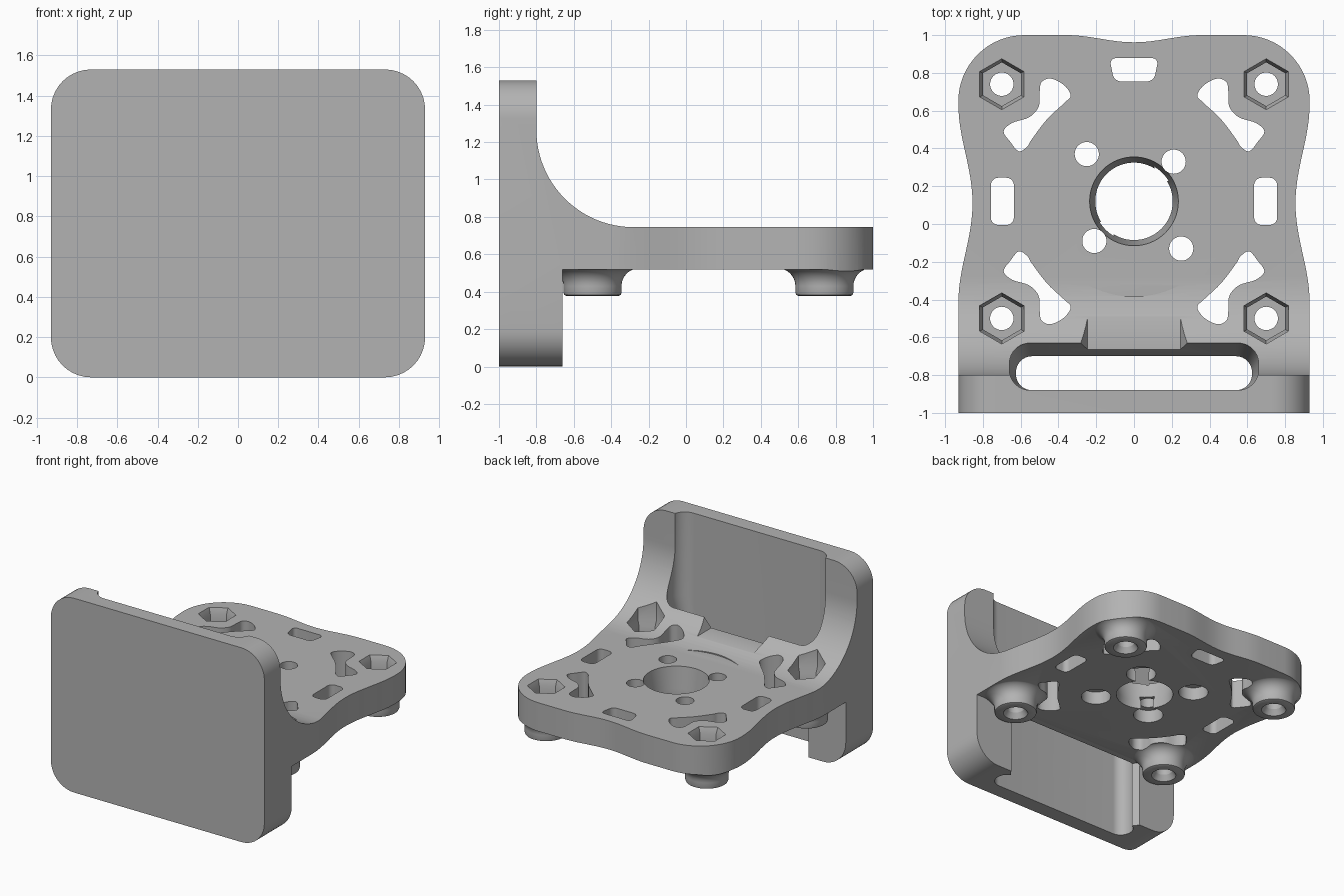
import bpy, bmesh, math
from mathutils import Vector

cube = bpy.data.objects.get("Cube")
if cube:
    bpy.data.objects.remove(cube, do_unlink=True)

# ---------- helpers ----------
def loft(name, rings):
    """Closed solid skinned through rings of equal point count."""
    bm = bmesh.new()
    loops = [[bm.verts.new(p) for p in ring] for ring in rings]
    n = len(loops[0])
    for a, b in zip(loops, loops[1:]):
        for i in range(n):
            j = (i + 1) % n
            bm.faces.new((a[i], a[j], b[j], b[i]))
    bm.faces.new(loops[0][::-1])
    bm.faces.new(loops[-1])
    bmesh.ops.recalc_face_normals(bm, faces=bm.faces)
    mesh = bpy.data.meshes.new(name)
    bm.to_mesh(mesh)
    bm.free()
    ob = bpy.data.objects.new(name, mesh)
    bpy.context.collection.objects.link(ob)
    return ob

def prism(name, pts, lo, hi, axis="z"):
    place = {"x": lambda p, h: (h, p[0], p[1]),
             "y": lambda p, h: (p[0], h, p[1]),
             "z": lambda p, h: (p[0], p[1], h)}[axis]
    return loft(name, [[place(p, h) for p in pts] for h in (lo, hi)])

def circle(cx, cy, r, n=48, turn=0.0):
    return [(cx + r * math.cos(turn + math.tau * i / n),
             cy + r * math.sin(turn + math.tau * i / n)) for i in range(n)]

def turned(name, cx, cy, steps, n=48, turn=0.0):
    """Round or polygonal solid from (radius, z) steps."""
    return loft(name, [[(x, y, z) for x, y in circle(cx, cy, r, n, turn)] for r, z in steps])

def rounded(corners, r, n=10):
    pts, m = [], len(corners)
    for i in range(m):
        p = Vector(corners[i])
        a = (Vector(corners[i - 1]) - p).normalized()
        b = (Vector(corners[(i + 1) % m]) - p).normalized()
        for k in range(n + 1):
            t = math.pi / 2 * k / n
            pts.append(tuple(p + a * r * (1 - math.sin(t)) + b * r * (1 - math.cos(t))))
    return pts

def rect(x, y0, y1, r, cx=0.0):
    return rounded([(cx - x, y0), (cx + x, y0), (cx + x, y1), (cx - x, y1)], r)

def smooth_loop(pts, n=5):
    """Closed curve through the given points."""
    out, m = [], len(pts)
    for i in range(m):
        a, b, c, d = (Vector(pts[(i + k) % m]) for k in (-1, 0, 1, 2))
        for k in range(n):
            t = k / n
            out.append(tuple(0.5 * (2 * b + (c - a) * t + (2 * a - 5 * b + 4 * c - d) * t ** 2
                                    + (3 * b - a - 3 * c + d) * t ** 3)))
    return out

def combine(target, tool, op="DIFFERENCE"):
    mod = target.modifiers.new("combine", "BOOLEAN")
    mod.operation, mod.object, mod.solver = op, tool, "EXACT"
    dg = bpy.context.evaluated_depsgraph_get()
    dg.update()
    mesh = bpy.data.meshes.new_from_object(target.evaluated_get(dg))
    target.modifiers.clear()
    target.data = mesh
    bpy.data.objects.remove(tool, do_unlink=True)

# ---------- bracket side profile: wall, fillet and plate ----------
R = 0.52
fillet = [(-0.28 - R * math.sin(t), 1.265 - R * math.cos(t))
          for t in (math.pi / 2 * k / 24 for k in range(25))]
profile = [(-1.1, -0.1), (-0.66, -0.1), (-0.66, 0.52), (1.1, 0.52), (1.1, 0.745)]
profile += fillet + [(-0.8, 1.7), (-1.1, 1.7)]
bracket = prism("mounting_bracket", profile, -1.1, 1.1, "x")

# ---------- standoff bosses under the plate ----------
BOLTS = [(sx * 0.7, y) for sx in (-1, 1) for y in (-0.5, 0.74)]
flare = [(0.25 - 0.095 * math.cos(t), 0.43 + 0.095 * math.sin(t))
         for t in (math.pi / 2 * k / 8 for k in range(9))]
for x, y in BOLTS:
    steps = [(0.14, 0.378), (0.151, 0.383), (0.155, 0.395)] + flare + [(0.25, 0.6)]
    combine(bracket, turned("boss", x, y, steps), "UNION")

# ---------- plan outline with waisted sides and rounded corners ----------
half = [(0.93, -1.0)]
for k in range(25):
    t = k / 24
    half.append((0.93 - 0.0375 * (1 - math.cos(math.tau * t)), -0.42 + 1.06 * t))
for k in range(1, 17):
    t = math.pi / 2 * k / 16
    half.append((0.58 + 0.35 * math.cos(t), 0.65 + 0.35 * math.sin(t)))
for k in range(13):
    t = k / 12
    half.append((0.36 * (1 - t), 1 - 0.019 * (1 - math.cos(math.pi * t))))
outline = half + [(-x, y) for x, y in half[-2::-1]]
combine(bracket, prism("outline", outline, -0.3, 2), "INTERSECT")
combine(bracket, prism("wall_outline", rect(0.93, 0, 1.53, 0.2), -1.3, 1.3, "y"), "INTERSECT")

# ---------- tall slot behind the wall, widening above the plate ----------
low, high = rect(0.625, -0.88, -0.70, 0.085), rect(0.66, -0.88, -0.63, 0.11)
combine(bracket, loft("wall_slot", [[(x, y, z) for x, y in ring] for ring, z in
                                    ((low, -0.2), (low, 0.7), (high, 0.88), (high, 1.8))]))
mouth = [(-0.57, -0.78), (0.57, -0.78), (0.57, -0.71), (0.61, -0.655),
         (-0.61, -0.655), (-0.57, -0.71)]
combine(bracket, prism("slot_mouth", mouth, -0.2, 0.521))

# ---------- notch in the fillet and round clearance ----------
notch = [(-0.245, 0.79), (0.245, 0.79), (0.29, 0.9), (0.29, 1.0), (-0.29, 1.0), (-0.29, 0.9)]
combine(bracket, prism("fillet_notch", notch, -0.8, -0.4, "y"))
combine(bracket, turned("clearance", 0, 0.12, [(0.505, 0.747), (0.505, 1.3)], 96))

# ---------- lightening openings ----------
kidney = [(-0.44, 0.77), (-0.49, 0.75), (-0.5, 0.69), (-0.505, 0.62), (-0.555, 0.565),
          (-0.645, 0.535), (-0.69, 0.49), (-0.655, 0.435), (-0.61, 0.385), (-0.565, 0.41),
          (-0.54, 0.45), (-0.46, 0.555), (-0.37, 0.64), (-0.335, 0.68), (-0.37, 0.735)]
for sx in (-1, 1):
    for sy in (-1, 1):
        pts = smooth_loop([(sx * x, 0.12 + sy * (y - 0.12)) for x, y in kidney])
        combine(bracket, prism("kidney", pts, 0.3, 1.3))
    combine(bracket, prism("side_opening", rect(0.061, -0.005, 0.245, 0.04, sx * 0.697), 0.3, 1))
back = rounded([(-0.105, 0.755), (0.105, 0.755), (0.13, 0.878), (-0.13, 0.878)], 0.035)
combine(bracket, prism("back_opening", back, 0.3, 1))

# ---------- centre bore and the four holes around it ----------
combine(bracket, turned("bore", 0, 0.12, [(0.205, 0.4), (0.205, 0.58), (0.235, 0.74), (0.235, 1)], 64))
for x, y in ((-0.25, 0.37), (0.21, 0.33), (-0.21, -0.09), (0.25, -0.13)):
    combine(bracket, turned("screw_hole", x, y, [(0.107, 0.4), (0.107, 0.62), (0.064, 0.621), (0.064, 1)]))

# ---------- hexagonal nut pockets with countersunk bolt holes ----------
for x, y in BOLTS:
    combine(bracket, turned("nut_pocket", x, y,
                            [(0.116, 0.6), (0.116, 0.7), (0.135, 0.745), (0.135, 1.3)], 6, math.pi / 6))
    combine(bracket, turned("bolt_hole", x, y, [(0.1, 0.36), (0.062, 0.42), (0.062, 0.65)], 32))

# ---------- finish ----------
grey = bpy.data.materials.new("plain_grey")
grey.use_nodes = True
colour = (0.45, 0.45, 0.45, 1)
grey.diffuse_color = colour
grey.node_tree.nodes["Principled BSDF"].inputs["Base Color"].default_value = colour
bracket.data.materials.clear()
bracket.data.materials.append(grey)
for f in bracket.data.polygons:
    f.material_index = 0
bpy.ops.object.select_all(action="DESELECT")
bracket.select_set(True)
bpy.context.view_layer.objects.active = bracket
bpy.ops.object.shade_smooth_by_angle(angle=math.radians(25))
